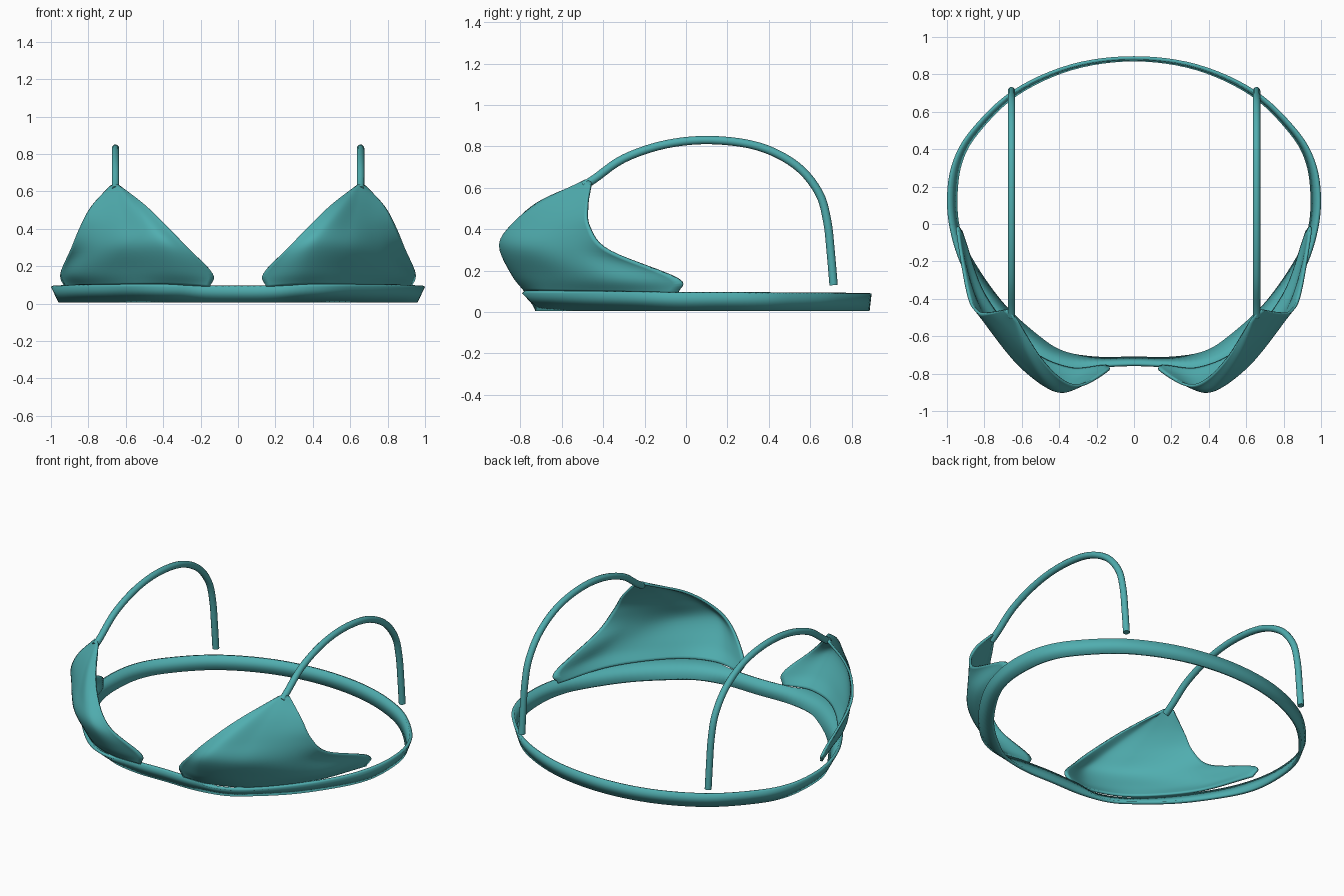
import bpy
from mathutils import Vector

if "Cube" in bpy.data.objects:
    bpy.data.objects.remove(bpy.data.objects["Cube"])

mat = bpy.data.materials.new("teal_fabric")
mat.diffuse_color = (0.08, 0.42, 0.43, 1)
mat.use_nodes = True
mat.node_tree.nodes["Principled BSDF"].inputs["Base Color"].default_value = mat.diffuse_color


def spline(pts, n, closed=False):
    """Smooth curve through the points, n steps per span."""
    p = [Vector(q) for q in pts]
    if closed:
        p = [p[-1]] + p + [p[0], p[1]]
    else:
        p = [2 * p[0] - p[1]] + p + [2 * p[-1] - p[-2]]
    out = []
    for i in range(1, len(p) - 2):
        a, b, c, d = p[i - 1:i + 3]
        for k in range(n):
            t = k / n
            out.append(0.5 * (2 * b + (c - a) * t + (2 * a - 5 * b + 4 * c - d) * t**2
                              + (3 * b - a - 3 * c + d) * t**3))
    if not closed:
        out.append(p[-2])
    return out


def finish(ob):
    ob.data.materials.append(mat)
    bpy.ops.object.select_all(action='DESELECT')
    ob.select_set(True)
    bpy.context.view_layer.objects.active = ob
    if ob.type == 'MESH':
        bpy.ops.object.shade_smooth_by_angle()


def sheet(name, rows, thick, closed=False, mirror=False):
    """Skin rows of points (bottom to top) and thicken inwards."""
    m, w = len(rows[0]), len(rows)
    faces = []
    for r in range(w - 1):
        for i in range(m if closed else m - 1):
            j = (i + 1) % m
            faces.append((r * m + i, r * m + j, (r + 1) * m + j, (r + 1) * m + i))
    me = bpy.data.meshes.new(name)
    me.from_pydata([v for row in rows for v in row], [], faces)
    ob = bpy.data.objects.new(name, me)
    bpy.context.collection.objects.link(ob)
    if mirror:
        ob.modifiers.new("Mirror", 'MIRROR').use_mirror_merge = False
    s = ob.modifiers.new("Solidify", 'SOLIDIFY')
    s.thickness, s.offset = thick, -1
    finish(ob)


# Under-bust band: half outline as (top x, top y, bottom x, bottom y)
half = [(0, -.76, 0, -.725), (.2, -.77, .2, -.725), (.37, -.79, .38, -.69),
        (.55, -.71, .51, -.61), (.75, -.50, .70, -.44), (.90, -.27, .86, -.22),
        (.975, -.07, .94, -.05), (1, .13, .96, .13), (.97, .33, .935, .33),
        (.87, .505, .845, .495), (.65, .713, .635, .70), (.34, .853, .335, .84),
        (0, .897, 0, .887)]
loop = half + [(-a, b, -c, d) for a, b, c, d in half[-2:0:-1]]
bottom = spline([(c, d, .005) for a, b, c, d in loop], 6, True)
top = spline([(a, b, .09) for a, b, c, d in loop], 6, True)
sheet("band", [bottom, top], .018, closed=True)

# Cups: cross rows from the lower edge up to the apex
rows = [
    [(.15, -.765, .09), (.35, -.775, .10), (.57, -.67, .10), (.80, -.39, .095), (.93, -.04, .09)],
    [(.135, -.785, .16), (.36, -.84, .18), (.60, -.70, .18), (.845, -.41, .17), (.95, -.04, .16)],
    [(.27, -.865, .30), (.41, -.90, .32), (.60, -.775, .31), (.77, -.57, .30), (.895, -.37, .29)],
    [(.375, -.845, .41), (.48, -.84, .42), (.61, -.725, .42), (.73, -.595, .42), (.845, -.47, .41)],
    [(.50, -.72, .53), (.565, -.70, .53), (.64, -.62, .53), (.715, -.54, .53), (.785, -.48, .52)],
    [(.63, -.50, .63), (.642, -.495, .637), (.655, -.485, .64), (.67, -.475, .637), (.685, -.46, .63)],
]
rows = [spline(r, 8) for r in rows]
columns = [spline(c, 6) for c in zip(*rows)]
sheet("cups", list(zip(*columns)), .014, mirror=True)

# Shoulder straps: round cord arching from each apex to the back
path = spline([(0, -.495, .61), (0, -.44, .645), (0, -.30, .742), (0, -.10, .81),
               (0, .12, .831), (0, .35, .80), (0, .53, .71), (0, .64, .58),
               (0, .682, .44), (0, .70, .28), (0, .713, .13)], 5)
for side, x in (("left", -.655), ("right", .655)):
    cu = bpy.data.curves.new(side + "_strap", 'CURVE')
    cu.dimensions = '3D'
    cu.bevel_depth, cu.bevel_resolution, cu.use_fill_caps = .02, 4, True
    sp = cu.splines.new('POLY')
    sp.points.add(len(path) - 1)
    for pt, v in zip(sp.points, path):
        pt.co = (x, v.y, v.z, 1)
    sp.use_smooth = True
    ob = bpy.data.objects.new(side + "_strap", cu)
    bpy.context.collection.objects.link(ob)
    finish(ob)
